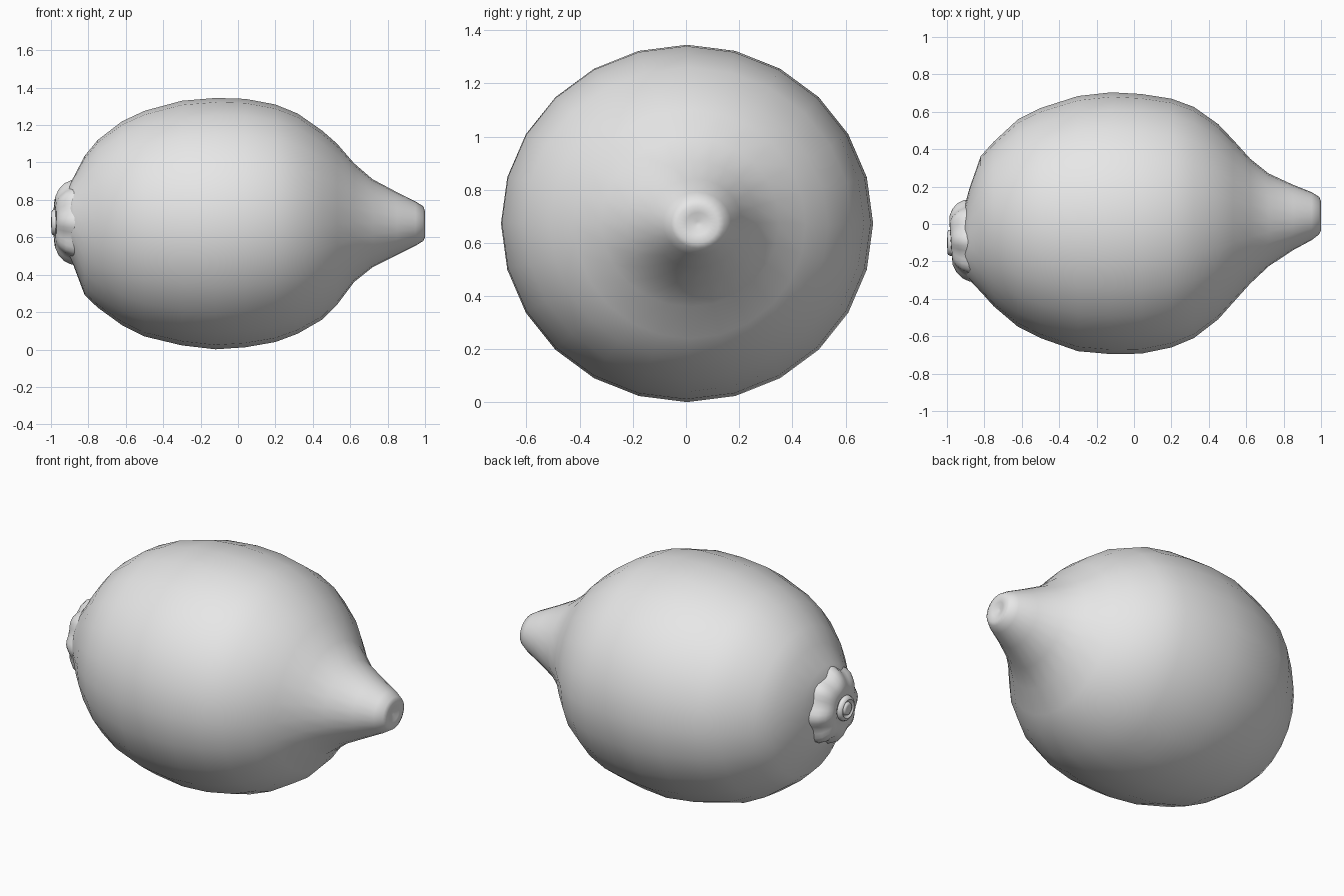
import bpy, bmesh, math

cube = bpy.data.objects.get("Cube")
if cube:
    bpy.data.objects.remove(cube, do_unlink=True)

grey = bpy.data.materials.new("plain grey")
grey.use_nodes = True
grey.diffuse_color = (0.8, 0.8, 0.8, 1)
grey.node_tree.nodes["Principled BSDF"].inputs["Base Color"].default_value = (0.8, 0.8, 0.8, 1)


def loft(name, rings, segments, lobes=0, tilt=0.0, angle=60):
    """Skin rings of (x, centre y, radius y, centre z, radius z, lobe depth)."""
    bm = bmesh.new()
    loops = []
    for x, cy, ry, cz, rz, *depth in rings:
        depth = depth[0] if depth else 0.0
        loop = []
        for i in range(segments):
            a = 2 * math.pi * i / segments
            s = 1 + depth * math.cos(lobes * a)
            dy, dz = ry * s * math.cos(a), rz * s * math.sin(a)
            loop.append(bm.verts.new((x + tilt * dy, cy + dy, cz + dz)))
        loops.append(loop)
    for a, b in zip(loops, loops[1:]):
        for i in range(segments):
            j = (i + 1) % segments
            bm.faces.new((a[i], a[j], b[j], b[i]))
    bm.faces.new(loops[0])
    bm.faces.new(loops[-1])
    bmesh.ops.recalc_face_normals(bm, faces=bm.faces)
    mesh = bpy.data.meshes.new(name)
    bm.to_mesh(mesh)
    bm.free()
    mesh.materials.append(grey)
    obj = bpy.data.objects.new(name, mesh)
    bpy.context.collection.objects.link(obj)
    bpy.ops.object.select_all(action="DESELECT")
    obj.select_set(True)
    bpy.context.view_layer.objects.active = obj
    bpy.ops.object.shade_smooth_by_angle(angle=math.radians(angle))
    return obj


# Fruit body, from the stem end to the dimpled nipple
loft("fruit_body", [
    (-0.91, -0.09, 0.17, 0.68, 0.19),
    (-0.88, -0.055, 0.245, 0.685, 0.235),
    (-0.82, 0.0, 0.362, 0.663, 0.372),
    (-0.75, 0.0, 0.44, 0.672, 0.448),
    (-0.62, 0.005, 0.555, 0.675, 0.545),
    (-0.50, 0.005, 0.615, 0.673, 0.603),
    (-0.30, 0.002, 0.682, 0.676, 0.654),
    (-0.12, 0.004, 0.70, 0.673, 0.672),
    (0.04, 0.001, 0.694, 0.676, 0.664),
    (0.20, 0.005, 0.665, 0.675, 0.635),
    (0.32, 0.008, 0.618, 0.673, 0.588),
    (0.45, 0.012, 0.522, 0.665, 0.505),
    (0.53, 0.015, 0.435, 0.67, 0.43),
    (0.62, 0.015, 0.335, 0.678, 0.318),
    (0.72, 0.022, 0.248, 0.675, 0.235),
    (0.85, 0.035, 0.175, 0.673, 0.168),
    (0.95, 0.042, 0.128, 0.673, 0.118),
    (0.99, 0.045, 0.10, 0.673, 0.093),
    (1.0, 0.044, 0.078, 0.67, 0.07),
    (0.995, 0.045, 0.045, 0.672, 0.042),
    (0.982, 0.045, 0.008, 0.673, 0.008),
], 24)

# Scalloped collar around the stem
cy, cz = -0.09, 0.68
collar = [(-0.86, 0.215, 0.03), (-0.895, 0.207, 0.05), (-0.93, 0.19, 0.06),
          (-0.96, 0.16, 0.06), (-0.978, 0.125, 0.04), (-0.98, 0.085, 0.0),
          (-0.968, 0.06, 0.0)]
loft("stem_collar", [(x, cy, r, cz, r * 1.03, d) for x, r, d in collar],
     48, lobes=8, tilt=-0.07)

# Stem button with a raised rim and a small core
button = [(-0.95, 0.066), (-0.978, 0.072), (-0.993, 0.066), (-0.998, 0.054),
          (-0.988, 0.044), (-0.986, 0.038), (-0.997, 0.034), (-1.0, 0.022)]
loft("stem_button", [(x, cy - 0.01, r, cz, r) for x, r in button], 24)
